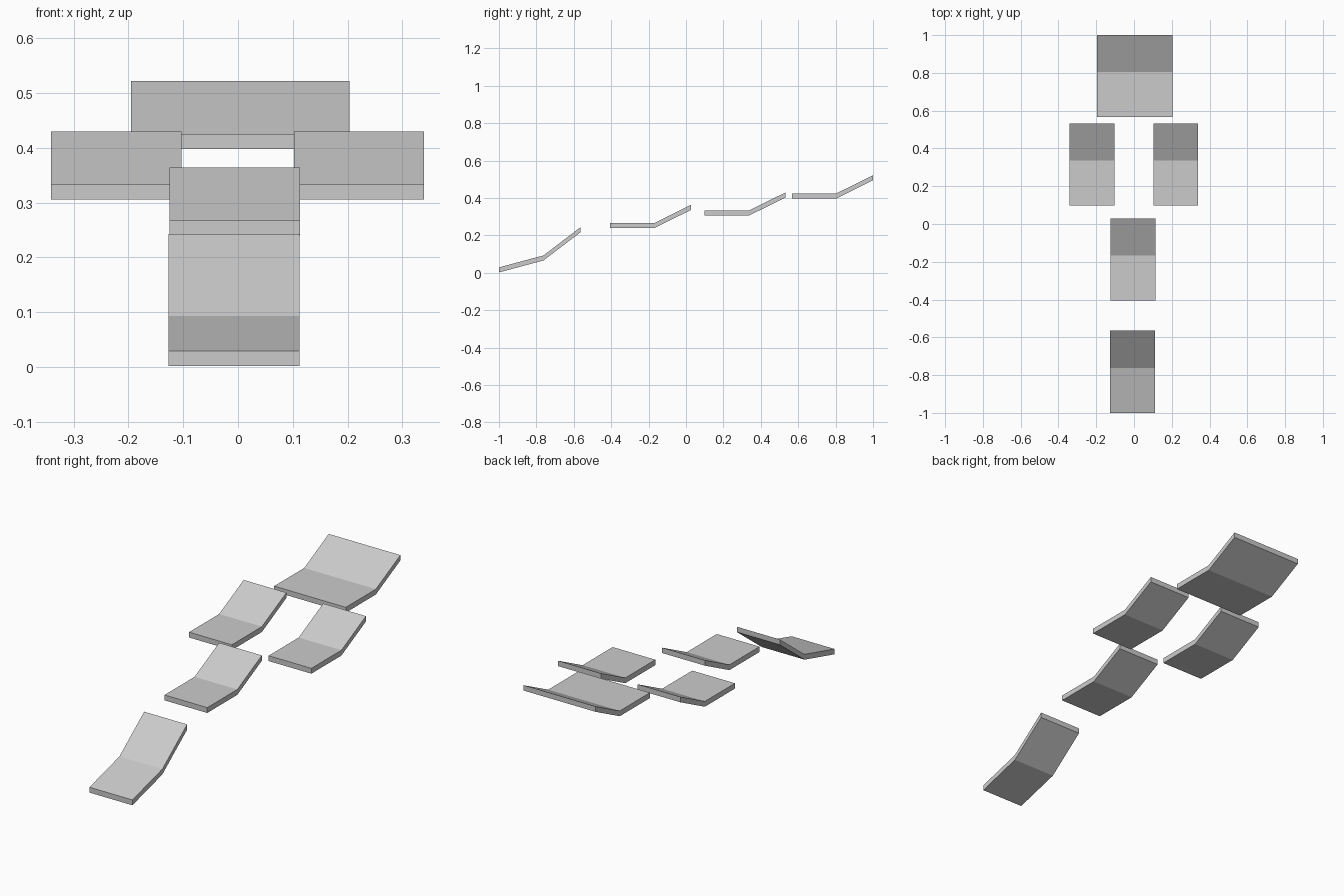
import bpy

if "Cube" in bpy.data.objects:
    bpy.data.objects.remove(bpy.data.objects["Cube"])

THICK = 0.027


def bent_slab(name, x0, x1, top):
    """Extrude a bent strip (top line of y, z points) across x."""
    n = len(top)
    profile = top + [(y, z - THICK) for y, z in reversed(top)]
    m = len(profile)
    verts = [(x, y, z) for x in (x0, x1) for y, z in profile]
    faces = []
    # side faces, split at the bend
    for i in range(n - 1):
        a, b, c, d = i, i + 1, m - 2 - i, m - 1 - i
        faces.append((a, b, c, d))
        faces.append((d + m, c + m, b + m, a + m))
    # top, bottom and end faces
    for i in range(m):
        j = (i + 1) % m
        faces.append((j, i, i + m, j + m))
    mesh = bpy.data.meshes.new(name)
    mesh.from_pydata(verts, [], faces)
    mesh.update()
    obj = bpy.data.objects.new(name, mesh)
    bpy.context.collection.objects.link(obj)
    return obj


def flat_then_rising(y0, z):
    """Flat front portion followed by a raised rear portion."""
    return [(y0, z), (y0 + 0.239, z), (y0 + 0.434, z + 0.097)]


# lowest slab, tilted forward
bent_slab("front_slab", -0.127, 0.112,
          [(-1.0, 0.029), (-0.762, 0.093), (-0.565, 0.243)])

# centre slab
bent_slab("centre_slab", -0.125, 0.113, flat_then_rising(-0.406, 0.267))

# mirrored pair
for side, x0, x1 in (("left", -0.341, -0.103), ("right", 0.102, 0.340)):
    bent_slab(side + "_slab", x0, x1, flat_then_rising(0.098, 0.333))

# wide rear slab
bent_slab("rear_slab", -0.195, 0.204, flat_then_rising(0.566, 0.425))
